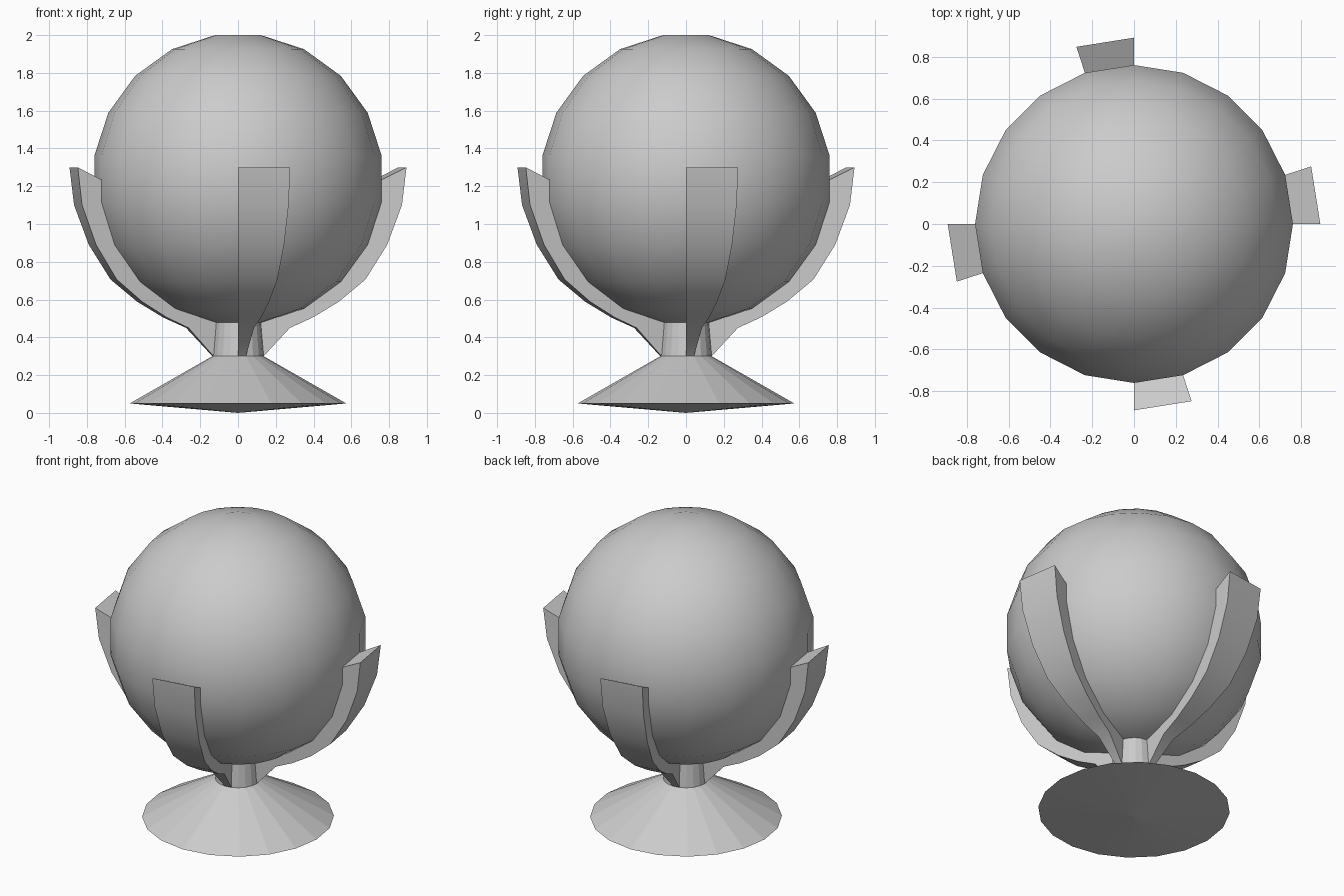
import bpy, bmesh
from math import sin, cos, radians

if "Cube" in bpy.data.objects:
    bpy.data.objects.remove(bpy.data.objects["Cube"])

SIDES = 20
CZ, R = 1.239, 0.7705      # ball centre height and radius


def make_object(name, verts, faces, smooth_angle=None):
    mesh = bpy.data.meshes.new(name)
    mesh.from_pydata(verts, [], faces)
    bm = bmesh.new()
    bm.from_mesh(mesh)
    bmesh.ops.remove_doubles(bm, verts=bm.verts, dist=1e-5)
    bmesh.ops.recalc_face_normals(bm, faces=bm.faces)
    bm.to_mesh(mesh)
    bm.free()
    obj = bpy.data.objects.new(name, mesh)
    bpy.context.collection.objects.link(obj)
    if smooth_angle:
        bpy.ops.object.select_all(action='DESELECT')
        obj.select_set(True)
        bpy.context.view_layer.objects.active = obj
        bpy.ops.object.shade_smooth_by_angle(angle=radians(smooth_angle))
    return obj


def ring_point(r, z, deg):
    return (r * cos(radians(deg)), r * sin(radians(deg)), z)


def lathe(name, profile, smooth_angle=None):
    """Revolve (radius, z) points; open ends get flat caps."""
    n = len(profile)
    verts = [ring_point(r, z, i * 360 / SIDES) for r, z in profile for i in range(SIDES)]
    faces = [(k * SIDES + i, k * SIDES + (i + 1) % SIDES,
              (k + 1) * SIDES + (i + 1) % SIDES, (k + 1) * SIDES + i)
             for k in range(n - 1) for i in range(SIDES)]
    for k in (0, n - 1):
        if profile[k][0] > 0:
            faces.append(tuple(k * SIDES + i for i in range(SIDES)))
    return make_object(name, verts, faces, smooth_angle)


# Ball: rings every 18 degrees with small flat caps at both ends
ball = [(R * cos(radians(a)), CZ + R * sin(radians(a))) for a in range(-81, 82, 18)]
lathe("ball", ball, 40)

# Stand: shallow cone underneath, sloping foot and neck
lathe("stand", [(0, 0), (0.573, 0.05), (0.136, 0.3), (0.12, 0.485)])

# Arms: one-facet-wide wedges following the ball, repeated on four sides
outer = [(0.136, 0.3), (0.275, 0.45), (0.396, 0.505), (0.533, 0.588), (0.675, 0.706),
         (0.79, 0.89), (0.868, 1.10), (0.892, 1.3)]
inner = [(0.126, 0.3), (0.11, 0.484)] + [(r - 0.007, z + 0.007) for r, z in ball[1:5]]
inner.append((0.755, 1.232))
# pair inner and outer points into strips of quads along the arm
m = len(inner)
step = 360 / SIDES
for name, start in (("right", 0), ("back", 90), ("left", 180), ("front", 270)):
    loop = outer + inner[::-1]
    n = len(loop)
    verts = [ring_point(r, z, start + s) for s in (0, step) for r, z in loop]
    faces = [(i, (i + 1) % n, n + (i + 1) % n, n + i) for i in range(n)]
    faces += [tuple(range(n)), tuple(range(n, 2 * n))]
    make_object(name + "_arm", verts, faces, 28)
